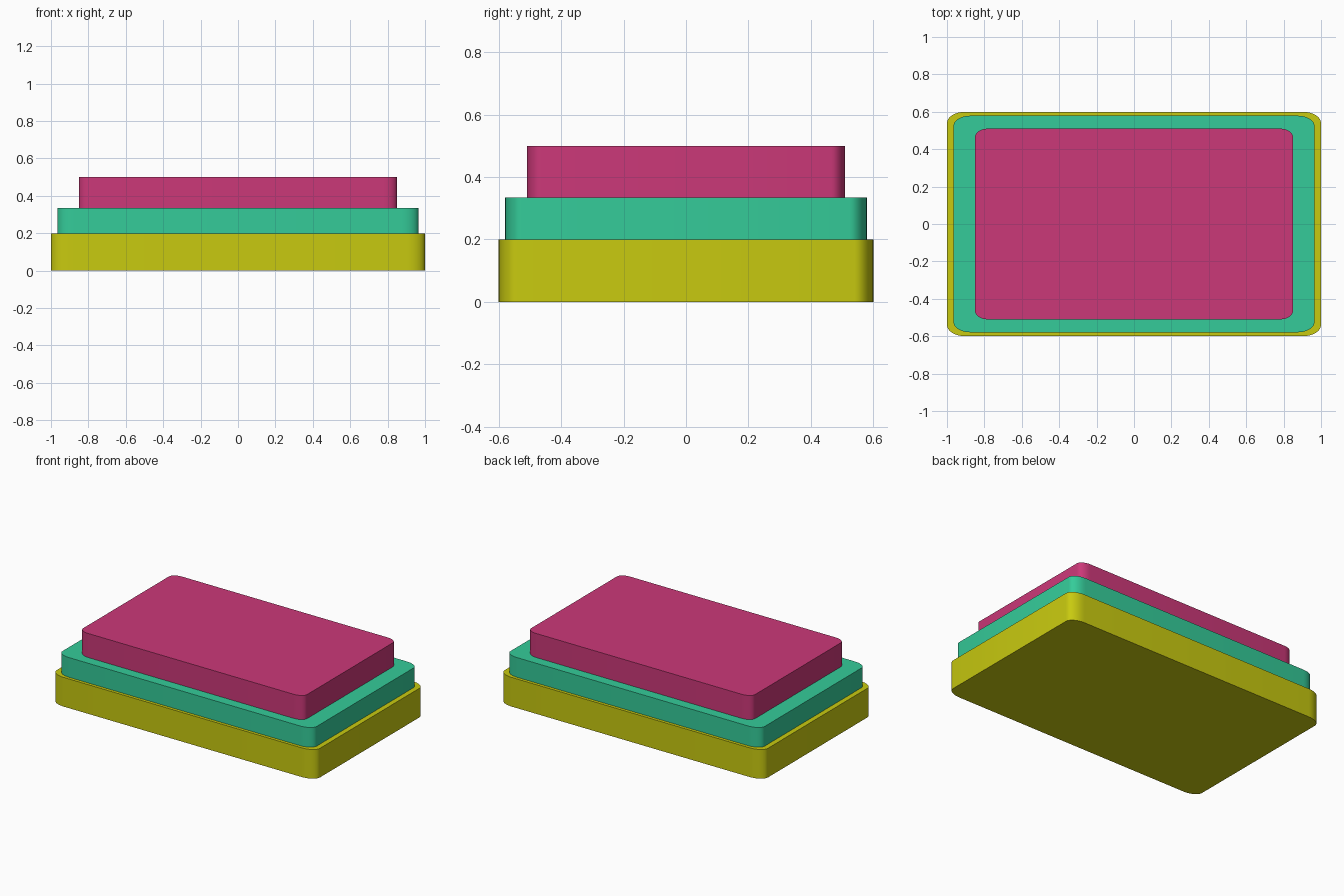
import bpy, math

if "Cube" in bpy.data.objects:
    bpy.data.objects.remove(bpy.data.objects["Cube"])


def rounded_slab(name, hx, hy, z0, z1, rx, ry, color, steps=8):
    """Closed slab with elliptical rounded vertical corners."""
    outline = []
    for sx, sy, start in ((1, 1, 0), (-1, 1, 90), (-1, -1, 180), (1, -1, 270)):
        for i in range(steps + 1):
            a = math.radians(start + 90 * i / steps)
            outline.append((sx * (hx - rx) + rx * math.cos(a),
                            sy * (hy - ry) + ry * math.sin(a)))
    n = len(outline)
    verts = [(x, y, z) for z in (z0, z1) for x, y in outline]
    faces = [(i, (i + 1) % n, n + (i + 1) % n, n + i) for i in range(n)]
    faces += [tuple(reversed(range(n))), tuple(range(n, 2 * n))]
    mesh = bpy.data.meshes.new(name)
    mesh.from_pydata(verts, [], faces)
    obj = bpy.data.objects.new(name, mesh)
    bpy.context.collection.objects.link(obj)
    mat = bpy.data.materials.new(name + "_color")
    mat.diffuse_color = (*color, 1)
    mat.use_nodes = True
    mat.node_tree.nodes["Principled BSDF"].inputs["Base Color"].default_value = mat.diffuse_color
    mesh.materials.append(mat)
    bpy.ops.object.select_all(action='DESELECT')
    obj.select_set(True)
    bpy.context.view_layer.objects.active = obj
    bpy.ops.object.shade_smooth_by_angle(angle=math.radians(30))
    return obj


# Three stacked tiers, bottom to top
rounded_slab("bottom_tier", 1.0, 0.6, 0.0, 0.2, 0.10, 0.06, (0.58, 0.59, 0.005))
rounded_slab("middle_tier", 0.965, 0.579, 0.2, 0.335, 0.09, 0.055, (0.035, 0.6, 0.32))
rounded_slab("top_tier", 0.85, 0.51, 0.335, 0.5, 0.07, 0.045, (0.6, 0.04, 0.19))
